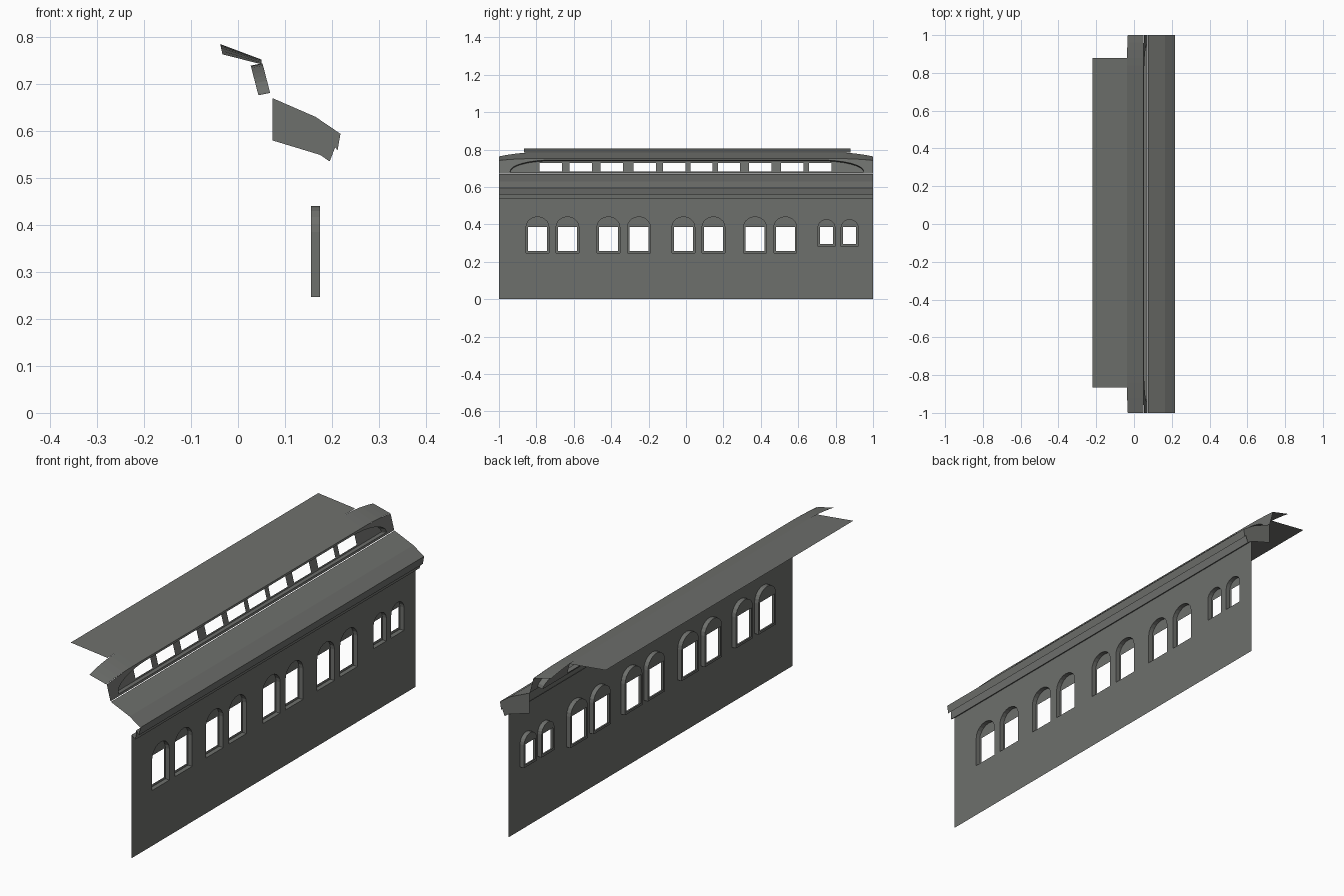
import bpy, bmesh, math
from mathutils import Vector

if "Cube" in bpy.data.objects:
    bpy.data.objects.remove(bpy.data.objects["Cube"])

grey = bpy.data.materials.new("dark_grey")
grey.diffuse_color = (0.155, 0.16, 0.15, 1)
grey.use_nodes = True
grey.node_tree.nodes["Principled BSDF"].inputs["Base Color"].default_value = grey.diffuse_color


def finish(bm, name):
    me = bpy.data.meshes.new(name)
    bm.to_mesh(me)
    bm.free()
    me.materials.append(grey)
    ob = bpy.data.objects.new(name, me)
    bpy.context.collection.objects.link(ob)
    return ob


def plate(name, loops, x_of):
    """Flat sheet facing +x: first (y, z) loop is the outline, the rest are holes."""
    bm = bmesh.new()
    edges = []
    for loop in loops:
        vs = [bm.verts.new((0, y, z)) for y, z in loop]
        edges += [bm.edges.new((vs[i - 1], vs[i])) for i in range(len(vs))]
    bmesh.ops.triangle_fill(bm, edges=edges, use_beauty=True, normal=(1, 0, 0))
    for f in bm.faces:
        f.normal_update()
        if f.normal.x < 0:
            f.normal_flip()
    for v in bm.verts:
        v.co.x = x_of(v.co.z)
    return finish(bm, name)


def strip(name, rows, closed=False):
    """Skin between consecutive rows of 3D points."""
    bm = bmesh.new()
    grid = [[bm.verts.new(p) for p in row] for row in rows]
    for a, b in zip(grid, grid[1:]):
        for i in range(0 if closed else 1, len(a)):
            bm.faces.new((a[i - 1], a[i], b[i], b[i - 1]))
    return finish(bm, name)


def rect(y0, y1, z0, z1):
    return [(y0, z0), (y1, z0), (y1, z1), (y0, z1)]


def arch(yc, half, z0, spring, rise, n=10):
    pts = [(yc - half, z0), (yc + half, z0)]
    return pts + [(yc + half * math.cos(math.pi * i / n),
                   spring + rise * math.sin(math.pi * i / n)) for i in range(n + 1)]


# side wall with arched, recessed windows
WALL, SASH = 0.175, 0.155
windows = [(c, 0.061, 0.247, 0.385, 0.055, 0.0505, 0.258)
           for c in (-0.794, -0.634, -0.415, -0.252, -0.014, 0.147, 0.369, 0.531)]
windows += [(c, 0.045, 0.283, 0.385, 0.04, 0.0345, 0.295) for c in (0.751, 0.875)]
arches = [arch(*w[:5]) for w in windows]
plate("side_wall", [rect(-1, 1, 0, 0.55)] + arches, lambda z: WALL)
for w, loop in zip(windows, arches):
    strip("window_reveal", [[(WALL, y, z) for y, z in loop],
                            [(SASH, y, z) for y, z in loop]], closed=True)
    plate("window_sash", [loop, rect(w[0] - w[5], w[0] + w[5], w[6], 0.386)],
          lambda z: SASH)

# lower roof with cornice, capped at the back end only
roof = [(0.073, 0.67), (0.165, 0.63), (0.218, 0.594), (0.212, 0.559),
        (0.197, 0.576), (0.195, 0.535), (0.175, 0.549)]
strip("lower_roof", [[(x, y, z) for x, z in roof] for y in (-1, 1)])
bm = bmesh.new()
cap = bm.faces.new([bm.verts.new((x, 1, z)) for x, z in roof + [(0.073, 0.58)]])
bmesh.ops.triangulate(bm, faces=[cap])
finish(bm, "roof_end_cap")

# top roof panel
strip("top_roof", [[(-0.22, y, 0.805), (-0.038, y, 0.785)] for y in (-0.865, 0.88)])


# clerestory roof edge, curving down at both ends
def drop(y):
    return max(0, (abs(y) - 0.8) / 0.2) ** 2


ys = [-1, -0.96, -0.92, -0.88, -0.84, -0.8, 0.8, 0.84, 0.88, 0.92, 0.96, 1]
strip("clerestory_roof", [[(-0.038 + 0.005 * drop(y), y, 0.785 - 0.022 * drop(y)),
                           (0.05, y, 0.752 - 0.01 * drop(y))] for y in ys])


# clerestory outer face with one long opening
def slope(z):
    return 0.05 + 0.02 * (0.752 - z) / 0.077


n = 8
curve = [(math.cos(math.pi / 2 * i / n), math.sin(math.pi / 2 * i / n)) for i in range(n + 1)]
opening = [(-0.94, 0.681), (0.95, 0.681)]
opening += [(0.72 + 0.23 * c, 0.684 + 0.06 * s) for c, s in curve]
opening += [(-0.72 - 0.22 * c, 0.684 + 0.06 * s) for c, s in reversed(curve)]
outline = [(-1, 0.672), (1, 0.672)] + [(y, 0.752 - 0.01 * drop(y)) for y in reversed(ys)]
plate("clerestory_face", [outline, opening], slope)

# recessed clerestory window band
DX, DZ = -0.025, -0.005
inner = [(y, z + DZ) for y, z in opening]
strip("clerestory_reveal", [[(slope(z), y, z) for y, z in opening],
                            [(slope(z) + DX, y, z + DZ) for y, z in opening]], closed=True)
centres = (-0.722, -0.562, -0.396, -0.221, -0.064, 0.083, 0.23, 0.396, 0.567, 0.717)
plate("clerestory_windows",
      [inner] + [rect(c - 0.06, c + 0.06, 0.683, 0.728) for c in centres],
      lambda z: slope(z - DZ) + DX)
